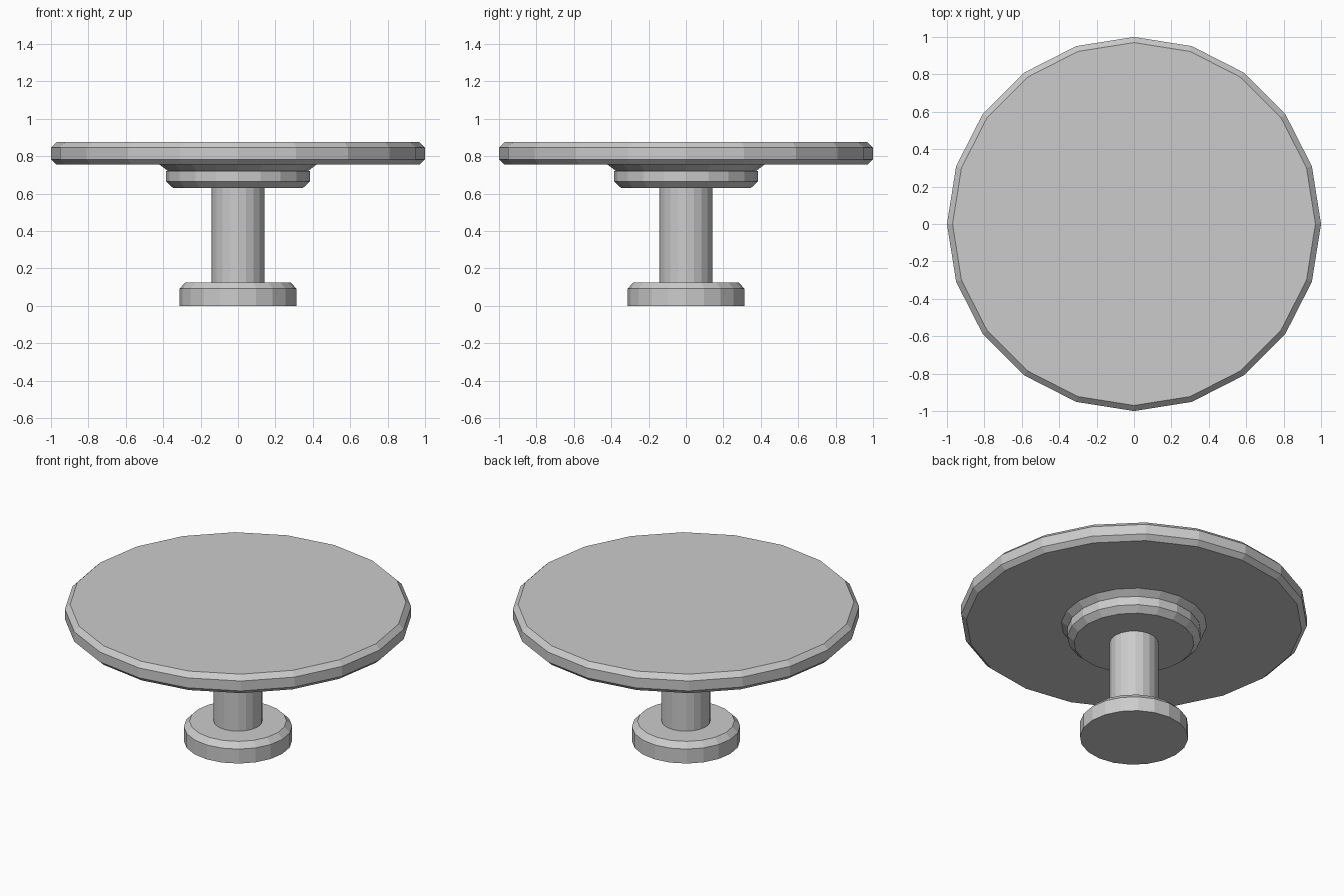
import bpy, bmesh
from math import sin, cos, tau

if "Cube" in bpy.data.objects:
    bpy.data.objects.remove(bpy.data.objects["Cube"])

SIDES = 20


def lathe(name, profile):
    """Capped, flat-faced turned part from (radius, height) points, bottom to top."""
    bm = bmesh.new()
    rings = [[bm.verts.new((r * cos(tau * i / SIDES), r * sin(tau * i / SIDES), z))
              for i in range(SIDES)] for r, z in profile]
    for low, high in zip(rings, rings[1:]):
        for i in range(SIDES):
            j = (i + 1) % SIDES
            bm.faces.new((low[i], low[j], high[j], high[i]))
    bm.faces.new(rings[0][::-1])
    bm.faces.new(rings[-1])
    mesh = bpy.data.meshes.new(name)
    bm.to_mesh(mesh)
    bm.free()
    obj = bpy.data.objects.new(name, mesh)
    bpy.context.collection.objects.link(obj)
    return obj


# Foot with a chamfered upper edge
lathe("base", [(0.313, 0), (0.313, 0.092), (0.28, 0.126)])

# Central column
lathe("stem", [(0.141, 0.126), (0.141, 0.63)])

# Collar with a chamfered lower edge and a flare meeting the tabletop
lathe("collar", [(0.347, 0.63), (0.385, 0.665), (0.385, 0.72),
                 (0.373, 0.72), (0.42, 0.755)])

# Round top, chamfered above and below
lathe("tabletop", [(0.97, 0.755), (1.0, 0.783), (1.0, 0.846), (0.97, 0.876)])
